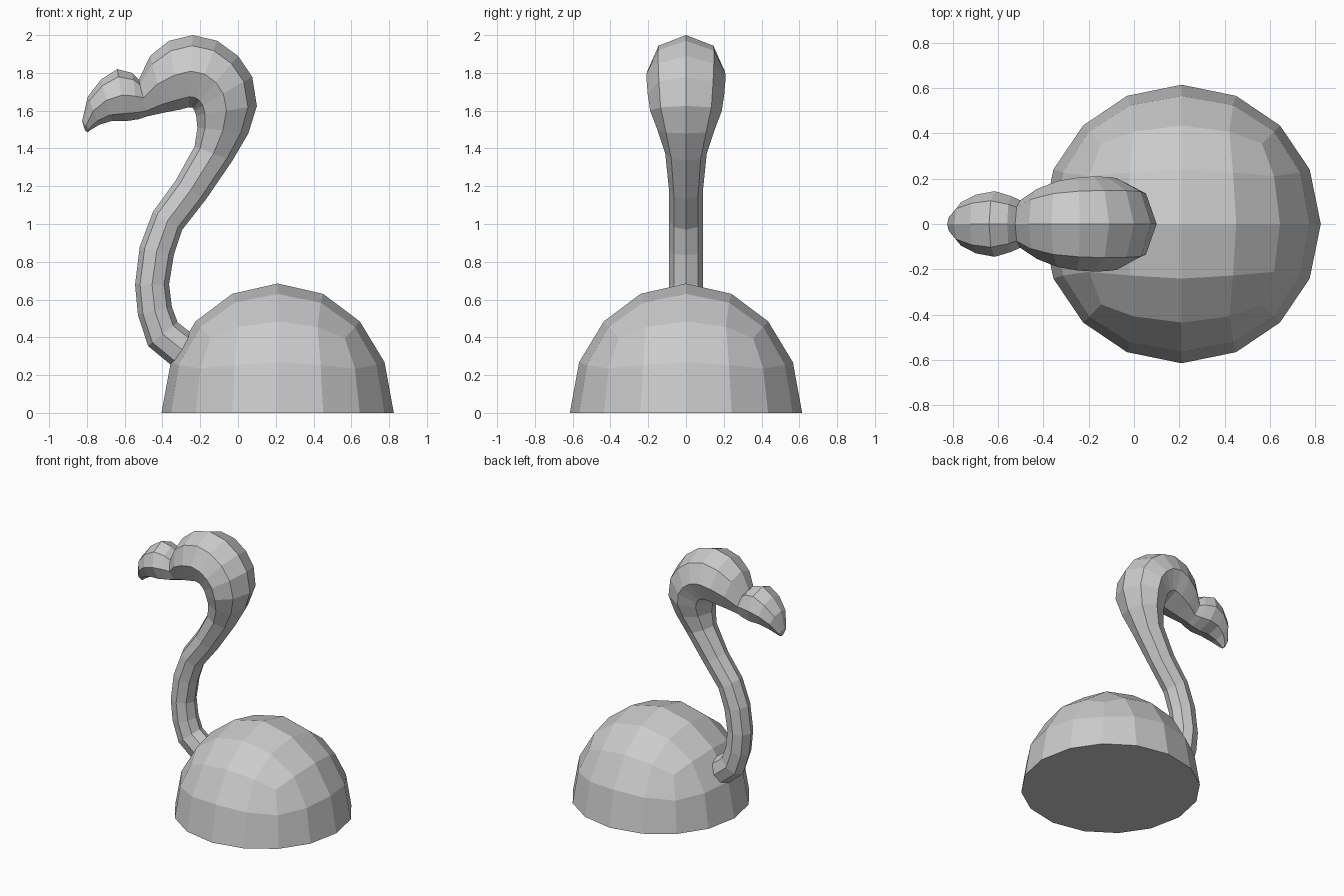
import bpy, bmesh, math
from mathutils import Vector

if "Cube" in bpy.data.objects:
    bpy.data.objects.remove(bpy.data.objects["Cube"])


def add_object(name, bm):
    bmesh.ops.recalc_face_normals(bm, faces=bm.faces)
    mesh = bpy.data.meshes.new(name)
    bm.to_mesh(mesh)
    bm.free()
    obj = bpy.data.objects.new(name, mesh)
    bpy.context.collection.objects.link(obj)
    return obj


def loft(name, rings, cap_start=False, cap_end=False, sides=8):
    """Skin octagonal rings, each (back x, back z, inner x, inner z, half width)."""
    bm = bmesh.new()
    loops = []
    for bx, bz, ix, iz, w in rings:
        outer, inner = Vector((bx, 0, bz)), Vector((ix, 0, iz))
        mid, half = (outer + inner) / 2, (outer - inner) / 2
        loop = []
        for k in range(sides):
            a = 2 * math.pi * k / sides
            loop.append(bm.verts.new(mid + half * math.cos(a) + Vector((0, w * math.sin(a), 0))))
        loops.append(loop)
    for a, b in zip(loops, loops[1:]):
        for k in range(sides):
            n = (k + 1) % sides
            bm.faces.new((a[k], a[n], b[n], b[k]))
    if cap_start:
        bm.faces.new(loops[0])
    if cap_end:
        bm.faces.new(loops[-1])
    return add_object(name, bm)


# Body: rounded cube pushed onto an ellipsoid, cut flat at the ground
bpy.ops.mesh.primitive_cube_add(size=2)
body = bpy.context.object
body.name = "body"
body.modifiers.new("round", "SUBSURF").levels = 2
bpy.ops.object.modifier_apply(modifier="round")
bm = bmesh.new()
bm.from_mesh(body.data)
for v in bm.verts:
    d = v.co.normalized()
    v.co = (0.21 + 0.615 * d.x, 0.615 * d.y, 0.685 * d.z)
cut = bmesh.ops.bisect_plane(bm, geom=bm.verts[:] + bm.edges[:] + bm.faces[:], dist=1e-4,
                             plane_co=(0, 0, 0), plane_no=(0, 0, 1), clear_inner=True)
bmesh.ops.contextual_create(bm, geom=[e for e in bm.edges if e.is_boundary])
bmesh.ops.recalc_face_normals(bm, faces=bm.faces)
bm.to_mesh(body.data)
bm.free()
for p in body.data.polygons:
    p.use_smooth = False

# Neck and head: S-shaped neck swelling into the bent head
notch = (-0.525, 1.765, -0.48, 1.57, 0.105)
loft("neck_and_head", [
    (-0.18, 0.37, -0.29, 0.20, 0.09),
    (-0.32, 0.48, -0.476, 0.354, 0.09),
    (-0.35, 0.56, -0.53, 0.52, 0.09),
    (-0.365, 0.68, -0.545, 0.68, 0.09),
    (-0.34, 0.835, -0.52, 0.88, 0.09),
    (-0.295, 0.97, -0.45, 1.065, 0.09),
    (-0.17, 1.13, -0.33, 1.23, 0.09),
    (-0.03, 1.335, -0.23, 1.41, 0.11),
    (0.055, 1.48, -0.215, 1.51, 0.15),
    (0.10, 1.625, -0.222, 1.575, 0.19),
    (0.075, 1.78, -0.23, 1.60, 0.203),
    (0.0, 1.89, -0.238, 1.612, 0.208),
    (-0.11, 1.97, -0.245, 1.618, 0.21),
    (-0.24, 2.0, -0.26, 1.618, 0.205),
    (-0.365, 1.97, -0.31, 1.605, 0.19),
    (-0.465, 1.89, -0.39, 1.59, 0.155),
    notch], cap_start=True)

# Beak: bulges past the notch, then hooks down to a small tip
loft("beak", [
    notch,
    (-0.56, 1.80, -0.525, 1.555, 0.123),
    (-0.64, 1.82, -0.59, 1.545, 0.145),
    (-0.725, 1.765, -0.67, 1.545, 0.13),
    (-0.795, 1.675, -0.735, 1.525, 0.095),
    (-0.825, 1.545, -0.785, 1.495, 0.04),
    (-0.81, 1.495, -0.795, 1.485, 0.012)], cap_end=True)
